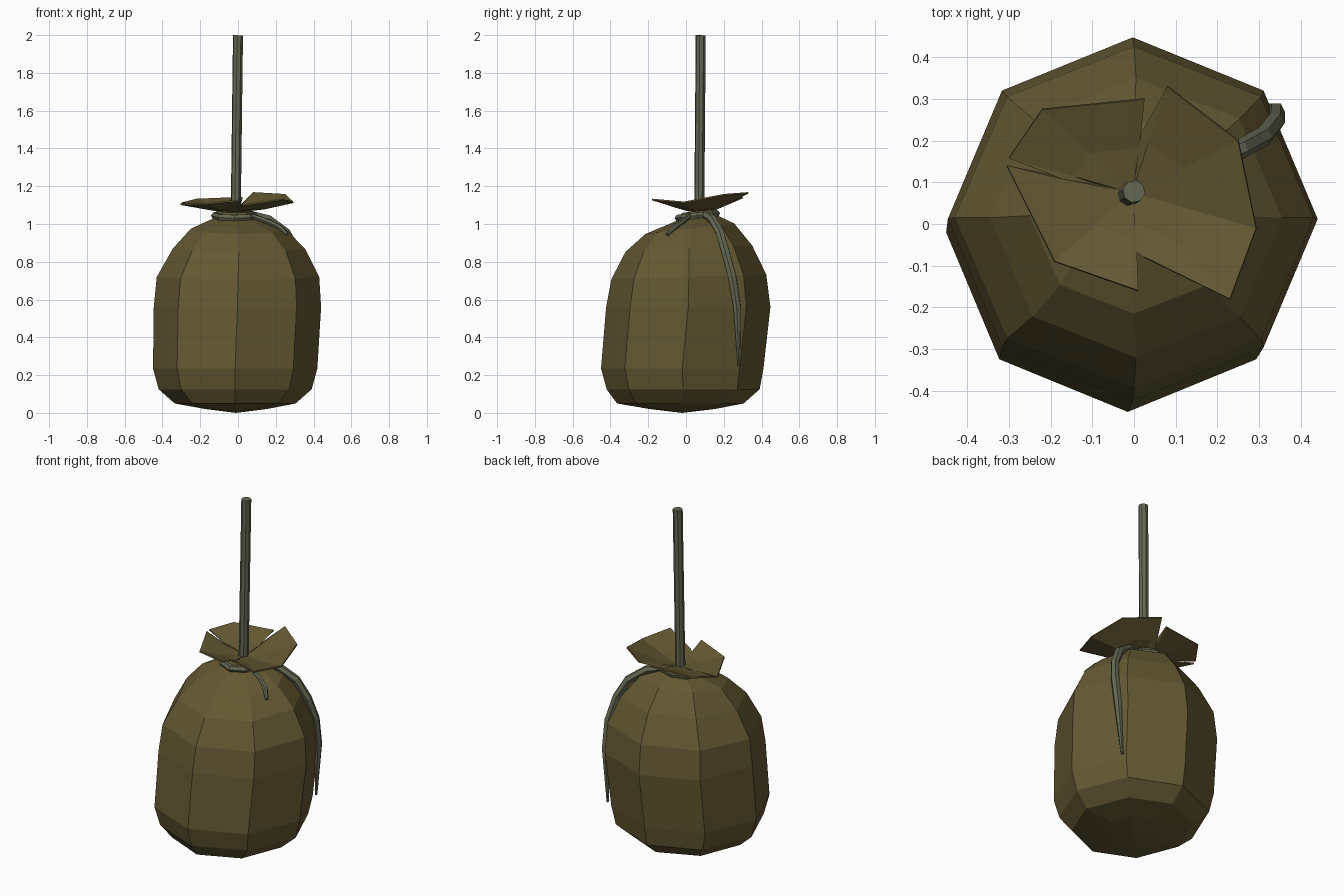
import bpy, bmesh, math
from mathutils import Vector

if "Cube" in bpy.data.objects:
    bpy.data.objects.remove(bpy.data.objects["Cube"])


def material(name, color):
    m = bpy.data.materials.new(name)
    m.diffuse_color = (*color, 1)
    m.use_nodes = True
    m.node_tree.nodes["Principled BSDF"].inputs["Base Color"].default_value = m.diffuse_color
    return m


CLOTH = material("sackcloth", (0.13, 0.10, 0.033))
ROPE = material("rope", (0.13, 0.14, 0.085))


def add_mesh(name, bm, mat):
    bmesh.ops.recalc_face_normals(bm, faces=bm.faces)
    me = bpy.data.meshes.new(name)
    bm.to_mesh(me)
    bm.free()
    me.materials.append(mat)
    ob = bpy.data.objects.new(name, me)
    bpy.context.collection.objects.link(ob)
    return ob


def add_rope(name, points, radius, sides=6, cyclic=False, taper=None):
    """Faceted rope swept along a polyline."""
    cu = bpy.data.curves.new(name, 'CURVE')
    cu.dimensions = '3D'
    cu.bevel_depth = radius
    cu.bevel_resolution = (sides - 4) // 2
    cu.use_fill_caps = True
    sp = cu.splines.new('POLY')
    sp.points.add(len(points) - 1)
    for i, p in enumerate(points):
        sp.points[i].co = (*p, 1)
        sp.points[i].radius = taper[i] if taper else 1
    sp.use_cyclic_u = cyclic
    sp.use_smooth = False
    cu.materials.append(ROPE)
    ob = bpy.data.objects.new(name, cu)
    bpy.context.collection.objects.link(ob)
    return ob


# Sack body: eight-sided rings (z, centre x, centre y, radius x, radius y, tilt in y)
RINGS = [
    (0.02, -0.01, -0.02, 0.16, 0.17, 0),
    (0.05, -0.015, -0.03, 0.32, 0.335, 0),
    (0.125, -0.015, -0.015, 0.405, 0.405, 0),
    (0.235, -0.015, -0.02, 0.435, 0.43, 0),
    (0.56, -0.003, 0.012, 0.443, 0.435, 0),
    (0.72, 0.0, 0.015, 0.43, 0.41, 0.03),
    (0.87, 0.005, 0.015, 0.35, 0.335, 0.05),
    (0.975, 0.0, 0.02, 0.25, 0.235, 0.12),
    (1.03, -0.015, 0.06, 0.115, 0.11, 0.12),
    (1.07, -0.015, 0.07, 0.09, 0.09, 0.12),
]
bm = bmesh.new()
rings = []
for z, cx, cy, rx, ry, tilt in RINGS:
    ring = []
    for i in range(8):
        a = math.tau * i / 8
        dy = ry * math.sin(a)
        ring.append(bm.verts.new((cx + rx * math.cos(a), cy + dy, z + tilt * dy)))
    rings.append(ring)
for lo, hi in zip(rings, rings[1:]):
    for i in range(8):
        j = (i + 1) % 8
        bm.faces.new((lo[i], lo[j], hi[j], hi[i]))
bottom = bm.verts.new((-0.01, -0.02, 0))
for i in range(8):
    bm.faces.new((rings[0][i], bottom, rings[0][(i + 1) % 8]))
bm.faces.new(rings[-1])
add_mesh("sack_body", bm, CLOTH)

# Flared cloth mouth with three V-shaped splits
OUTLINE = [
    (0.0, 0.18, 1.085), (0.08, 0.33, 1.165), (0.25, 0.20, 1.155),
    (0.293, -0.01, 1.115), (0.23, -0.18, 1.13), (0.025, -0.08, 1.10),
    (-0.01, -0.055, 1.09), (0.01, -0.16, 1.125), (-0.19, -0.09, 1.105),
    (-0.305, 0.14, 1.105), (-0.17, 0.11, 1.085), (-0.30, 0.158, 1.11),
    (-0.22, 0.275, 1.13), (0.025, 0.30, 1.14),
]
bm = bmesh.new()
centre = Vector((-0.005, 0.075, 1.065))
hub = bm.verts.new(centre)
outer = [bm.verts.new(p) for p in OUTLINE]
inner = [bm.verts.new(centre.lerp(v.co, 0.48) - Vector((0, 0, 0.008))) for v in outer]
for i in range(len(outer)):
    j = (i + 1) % len(outer)
    bm.faces.new((hub, inner[i], inner[j]))
    bm.faces.new((inner[i], outer[i], outer[j], inner[j]))
mouth = add_mesh("sack_mouth", bm, CLOTH)
mod = mouth.modifiers.new("thickness", 'SOLIDIFY')
mod.thickness = 0.008
mod.offset = 0

# Hanging rope, neck tie and its two loose ends
add_rope("hanging_rope", [(-0.012, 0.07, 1.05), (0.0, 0.078, 1.999)], 0.027, 8)
tie = []
for i in range(8):
    a = math.tau * i / 8
    s = 0.1 * math.sin(a)
    tie.append((-0.018 + 0.105 * math.cos(a), 0.06 + s, 1.043 + 0.12 * s))
add_rope("neck_tie", tie, 0.02, cyclic=True)
add_rope("long_tie_end",
         [(0.06, 0.10, 1.05), (0.16, 0.14, 1.025), (0.255, 0.18, 0.955),
          (0.31, 0.21, 0.85), (0.338, 0.245, 0.72), (0.34, 0.27, 0.56), (0.318, 0.28, 0.25)],
         0.024, taper=[1, 1, 1, 1, 1, 0.9, 0.3])
add_rope("short_tie_end",
         [(0.07, 0.02, 1.045), (0.16, -0.02, 1.012), (0.22, -0.06, 0.985), (0.26, -0.10, 0.945)],
         0.014, taper=[1, 1, 1, 0.7])
